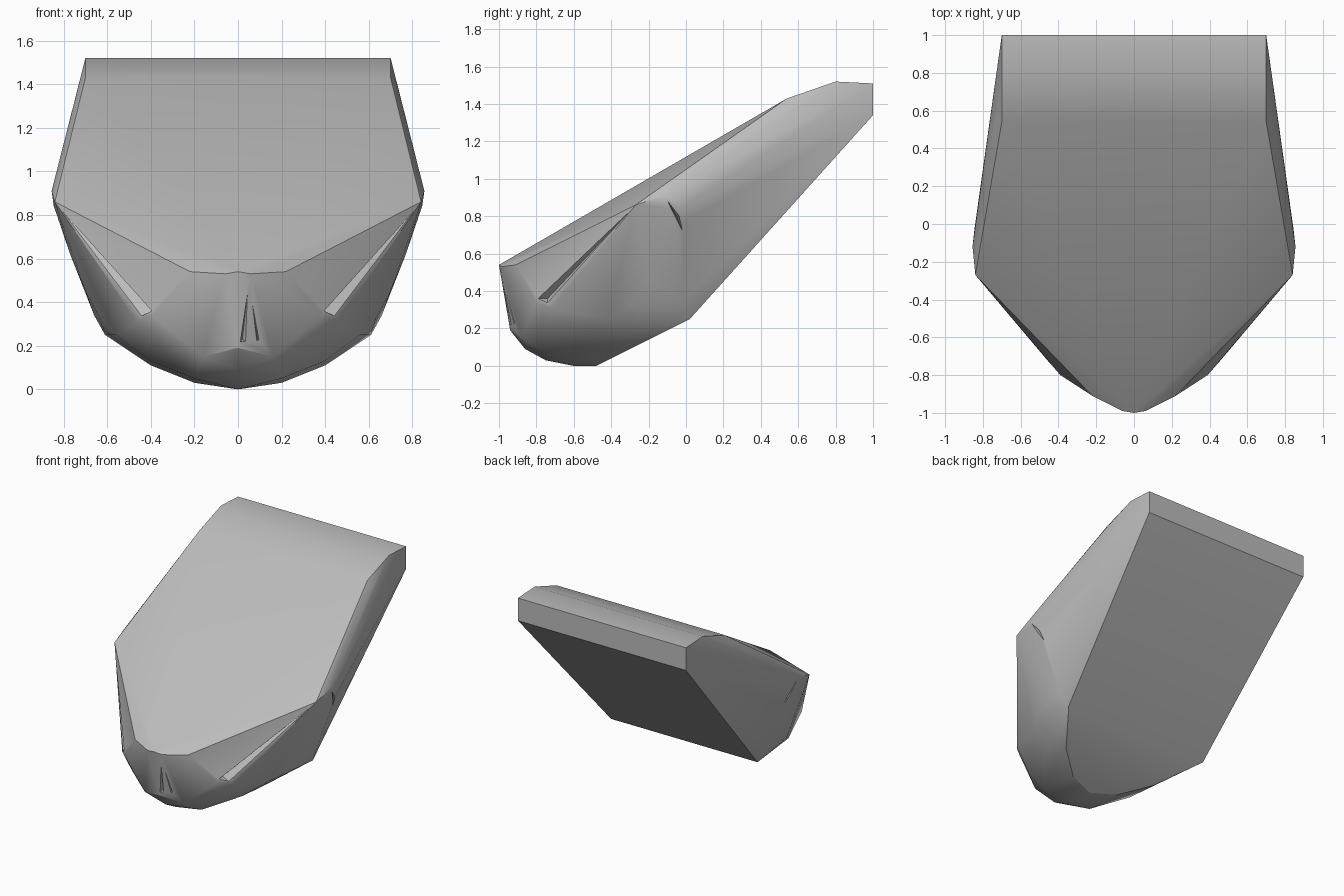
import bpy, bmesh

old = bpy.data.objects.get("Cube")
if old:
    bpy.data.objects.remove(old, do_unlink=True)

grey = bpy.data.materials.new("plain_grey")
grey.use_nodes = True
colour = (0.5, 0.5, 0.5, 1)
grey.diffuse_color = colour
grey.node_tree.nodes["Principled BSDF"].inputs["Base Color"].default_value = colour


def hull(name, points, mirror=False):
    """Wrap a convex skin round a few points, optionally mirrored in x."""
    bm = bmesh.new()
    for x, y, z in points:
        bm.verts.new((x, y, z))
        if mirror and x:
            bm.verts.new((-x, y, z))
    result = bmesh.ops.convex_hull(bm, input=bm.verts)
    loose = [v for v in bm.verts if not v.link_faces]
    bmesh.ops.delete(bm, geom=loose, context='VERTS')
    bmesh.ops.dissolve_limit(bm, angle_limit=0.01, verts=bm.verts, edges=bm.edges)
    bmesh.ops.recalc_face_normals(bm, faces=bm.faces)
    mesh = bpy.data.meshes.new(name)
    bm.to_mesh(mesh)
    bm.free()
    mesh.materials.append(grey)
    obj = bpy.data.objects.new(name, mesh)
    bpy.context.collection.objects.link(obj)
    return obj


shoulder = (0.84, -0.27, 0.86)

# Slanted back: end face, upper bevel and side corners
back = [(0.7, 1, 1.51), (0.7, 1, 1.34), (0.7, 0.8, 1.52), (0.7, 0.54, 1.43),
        (0.735, 0.55, 1.38)]
# Widest part of the flank
flank = [shoulder, (0.855, -0.12, 0.91), (0.845, -0.03, 0.84),
         (0.77, -0.1, 0.62), (0.7, -0.2, 0.45), (0.66, -0.02, 0.34)]
# Curved rim of the flat rear underside
rim = [(x, -0.48 + 2 * z, z) for x, z in
       ((0, 0), (0.2, 0.03), (0.4, 0.11), (0.52, 0.19), (0.61, 0.25))]
# Rounded belly and chin
belly = [(0, -0.6, 0), (0, -0.75, 0.03), (0, -0.86, 0.09), (0, -0.94, 0.19),
         (0.2, -0.72, 0.05), (0.16, -0.88, 0.15), (0.4, -0.52, 0.13),
         (0.36, -0.75, 0.21), (0.56, -0.42, 0.25), (0.63, -0.3, 0.32)]
# Nose tip and the folds running up to the shoulder
nose = [(0, -1, 0.54), (0.06, -0.99, 0.53), (0.22, -0.91, 0.54),
        (0.39, -0.8, 0.34), (0.46, -0.72, 0.31)]
body = hull("body", back + flank + rim + belly + nose, mirror=True)

# Slit-shaped cutters: long cheek folds, flank notches and nose creases
cutters = []
for side, s in (("left", 1), ("right", -1)):
    fold = [(0.84, -0.275, 0.855), (0.4, -0.83, 0.36), (0.48, -0.74, 0.32),
            (0.39, -0.74, 0.36)]
    notch = [(0.87, -0.11, 0.9), (0.86, -0.03, 0.8), (0.83, 0.01, 0.65),
             (0.77, -0.05, 0.8)]
    for part, pts in (("fold", fold), ("notch", notch)):
        cutters.append(hull(f"{side}_{part}_cutter", [(s * x, y, z) for x, y, z in pts]))
for i, (x, w) in enumerate(((0.02, 0.03), (0.09, 0.03))):
    cutters.append(hull(f"nose_crease_cutter_{i}",
                        [(0.05, -1.0, 0.5), (x - w / 2, -0.97, 0.21),
                         (x + w, -0.97, 0.21), (x, -0.9, 0.23)]))

bpy.context.view_layer.objects.active = body
for cutter in cutters:
    mod = body.modifiers.new(cutter.name, 'BOOLEAN')
    mod.operation = 'DIFFERENCE'
    mod.solver = 'EXACT'
    mod.object = cutter
    bpy.ops.object.modifier_apply(modifier=mod.name)
for cutter in cutters:
    bpy.data.objects.remove(cutter, do_unlink=True)

# Smooth skin with crisp edges
bpy.ops.object.select_all(action='DESELECT')
body.select_set(True)
bpy.ops.object.shade_smooth_by_angle(angle=0.45)
